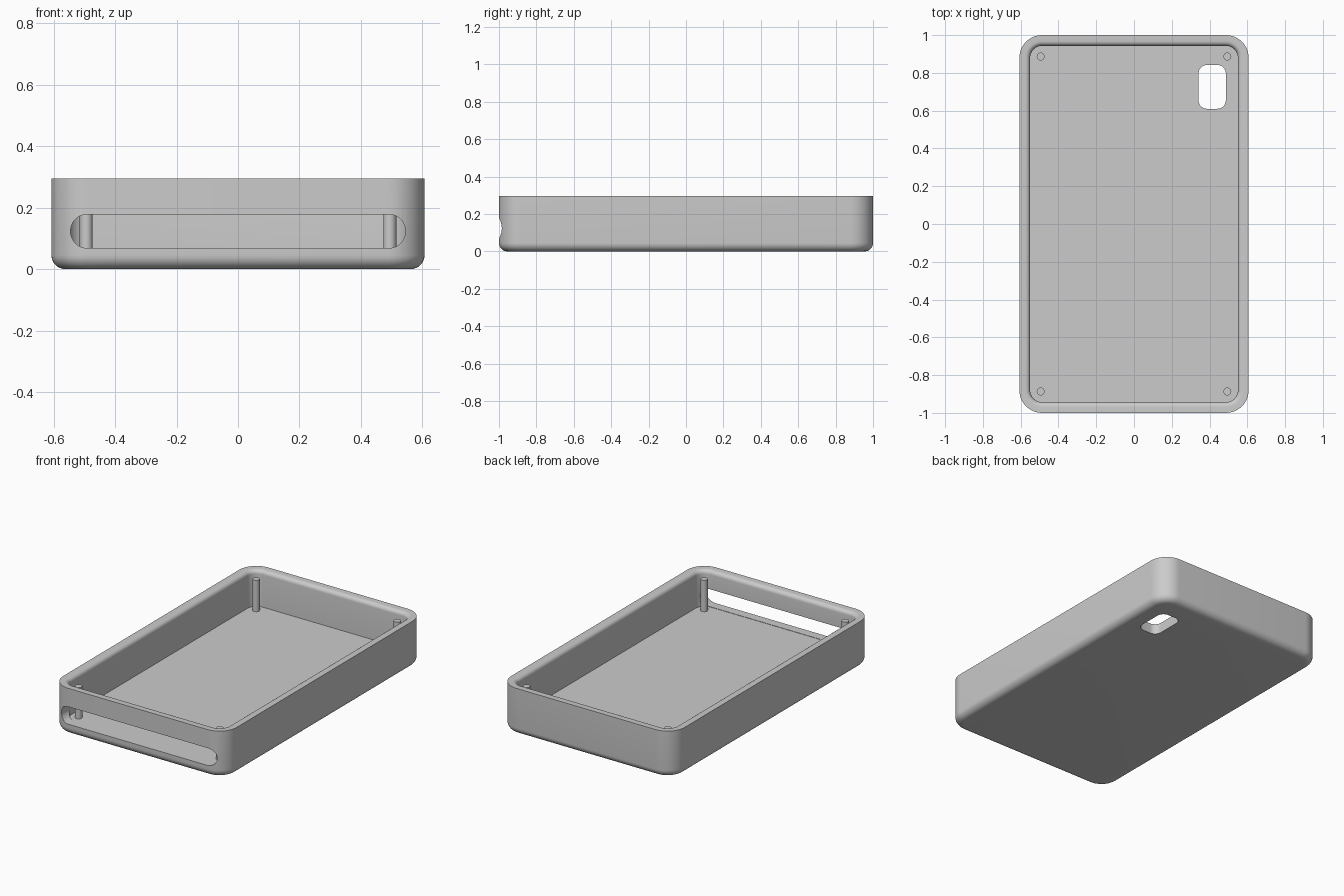
import bpy, bmesh, math

if "Cube" in bpy.data.objects:
    bpy.data.objects.remove(bpy.data.objects["Cube"])

grey = bpy.data.materials.new("plain_grey")
grey.diffuse_color = (0.6, 0.6, 0.6, 1)
grey.use_nodes = True
grey.node_tree.nodes["Principled BSDF"].inputs["Base Color"].default_value = grey.diffuse_color

HX, HY, H = 0.607, 1.0, 0.295      # outer half sizes and height
WALL, FLOOR = 0.057, 0.066
R_OUT, R_BASE, R_LIP = 0.12, 0.045, 0.025


def rounded_rect(hx, hy, r, n=12):
    """Counter-clockwise outline with round corners."""
    pts = []
    for q, (sx, sy) in enumerate([(1, 1), (-1, 1), (-1, -1), (1, -1)]):
        for i in range(n + 1):
            a = math.radians(90 * (q + i / n))
            pts.append((sx * (hx - r) + r * math.cos(a), sy * (hy - r) + r * math.sin(a)))
    return pts


def loft(name, rings):
    """Closed solid through rings of 3D points, capped at both ends."""
    bm = bmesh.new()
    loops = [[bm.verts.new(p) for p in ring] for ring in rings]
    for a, b in zip(loops, loops[1:]):
        for i in range(len(a)):
            j = (i + 1) % len(a)
            bm.faces.new((a[i], a[j], b[j], b[i]))
    bm.faces.new(loops[0][::-1])
    bm.faces.new(loops[-1])
    bmesh.ops.recalc_face_normals(bm, faces=bm.faces)
    me = bpy.data.meshes.new(name)
    bm.to_mesh(me)
    bm.free()
    me.materials.append(grey)
    ob = bpy.data.objects.new(name, me)
    bpy.context.collection.objects.link(ob)
    return ob


def cut(target, cutter):
    mod = target.modifiers.new(cutter.name, 'BOOLEAN')
    mod.operation, mod.solver, mod.object = 'DIFFERENCE', 'EXACT', cutter
    bpy.context.view_layer.objects.active = target
    bpy.ops.object.modifier_apply(modifier=mod.name)
    bpy.data.objects.remove(cutter)


def smooth(ob):
    bpy.ops.object.select_all(action='DESELECT')
    ob.select_set(True)
    bpy.context.view_layer.objects.active = ob
    bpy.ops.object.shade_smooth_by_angle(angle=math.radians(30))


# Tray profile as (inset, height): base fillet, rim, inner lip fillet, inner wall
profile = []
for i in range(9):
    a = math.radians(90 * i / 8)
    profile.append((R_BASE * (1 - math.sin(a)), R_BASE * (1 - math.cos(a))))
profile.append((0, H))
for i in range(7):
    a = math.radians(90 * i / 6)
    profile.append((WALL - R_LIP + R_LIP * math.sin(a), H - R_LIP * (1 - math.cos(a))))
profile.append((WALL, FLOOR))
tray = loft("tray", [[(x, y, z) for x, y in rounded_rect(HX - d, HY - d, R_OUT - d)]
                     for d, z in profile])

# Long slot through the front wall
slot = [(x, z + 0.123) for x, z in rounded_rect(0.545, 0.055, 0.0549)]
cut(tray, loft("slot_cutter", [[(x, y, z) for x, z in slot] for y in (-1.1, -0.88)]))

# Rounded window through the floor
hole = [(x + 0.414, y + 0.726) for x, y in rounded_rect(0.072, 0.116, 0.045)]
cut(tray, loft("window_cutter", [[(x, y, z) for x, y in hole] for z in (-0.1, 0.15)]))
smooth(tray)

# Four locating pins standing on the floor
for sx, side in ((-1, "left"), (1, "right")):
    for sy, end in ((-1, "front"), (1, "back")):
        ring = [(sx * 0.494 + 0.021 * math.cos(math.tau * i / 24),
                 sy * 0.887 + 0.021 * math.sin(math.tau * i / 24)) for i in range(24)]
        smooth(loft(f"pin_{end}_{side}", [[(x, y, z) for x, y in ring]
                                          for z in (FLOOR - 0.01, 0.265)]))
